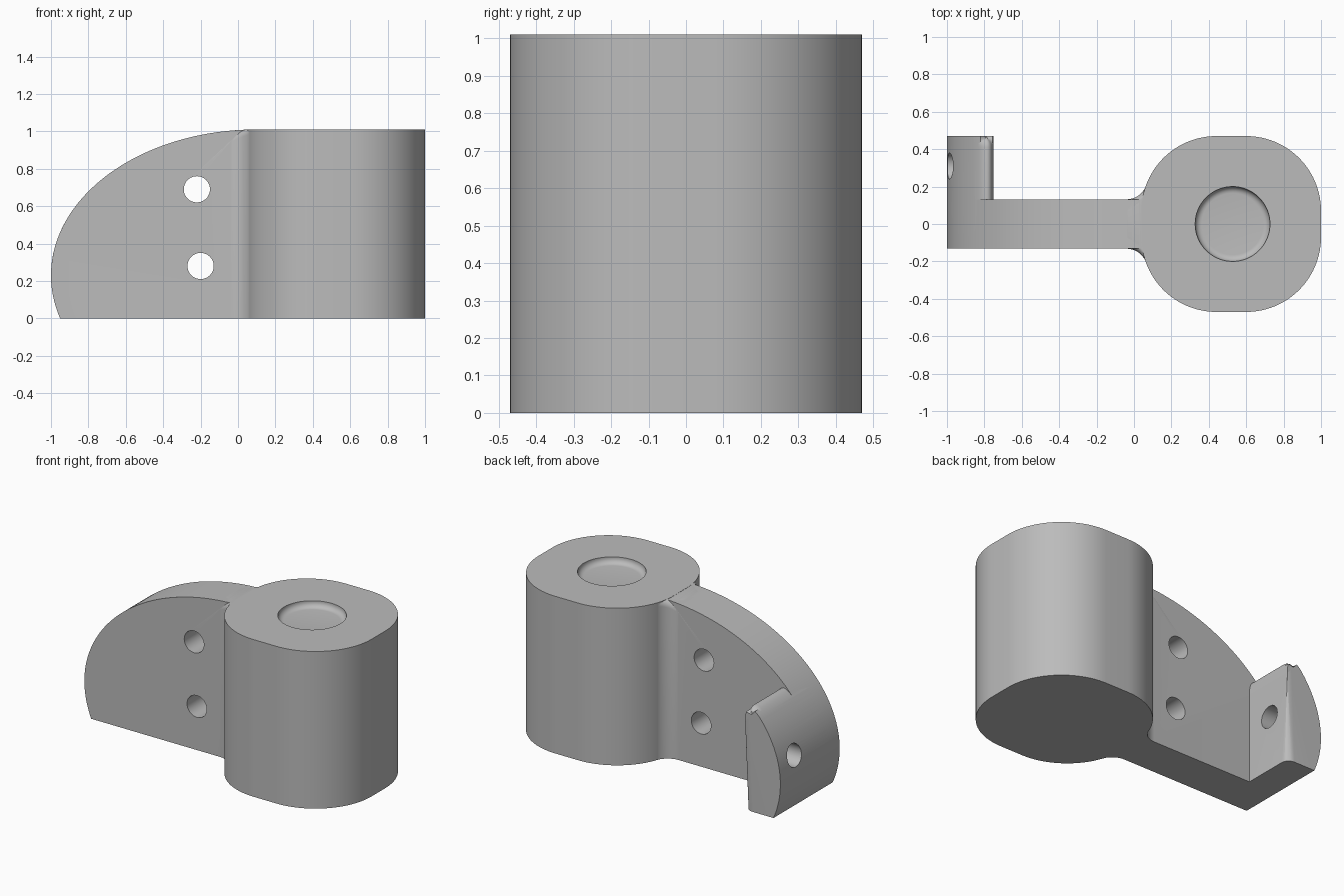
import bpy, bmesh, math
from math import sin, cos, pi, sqrt, asin, acos

cube = bpy.data.objects.get("Cube")
if cube:
    bpy.data.objects.remove(cube, do_unlink=True)

TOP, HALF, ROUND = 1.01, 0.132, 0.06     # height, arm half thickness, edge rounding
EX, EZ, EA, EB = 0.1, 0.23, 1.1, 0.78    # ellipse of the arm outline
LOW = -0.12                              # overshoot trimmed off at the ground

grey = bpy.data.materials.new("plain grey")
grey.use_nodes = True
grey.diffuse_color = (0.5, 0.5, 0.5, 1)
grey.node_tree.nodes["Principled BSDF"].inputs["Base Color"].default_value = (0.5, 0.5, 0.5, 1)


def finish(name, bm):
    bmesh.ops.recalc_face_normals(bm, faces=bm.faces)
    mesh = bpy.data.meshes.new(name)
    bm.to_mesh(mesh)
    bm.free()
    mesh.materials.append(grey)
    ob = bpy.data.objects.new(name, mesh)
    bpy.context.collection.objects.link(ob)
    return ob


def loft(bm, rings):
    """Skin matching rings of points and cap both ends."""
    loops = [[bm.verts.new(p) for p in ring] for ring in rings]
    for a, b in zip(loops, loops[1:]):
        for i in range(len(a)):
            j = (i + 1) % len(a)
            bm.faces.new((a[i], a[j], b[j], b[i]))
    return loops, [bm.faces.new(loops[0]), bm.faces.new(loops[-1])]


def rounded_plate(name, profile, y0, y1, both):
    """Extrude an xz profile along y, round its rims, trim flat at the ground."""
    bm = bmesh.new()
    _, caps = loft(bm, [[(x, y, z) for x, z in profile] for y in (y0, y1)])
    rims = {e for f in (caps if both else caps[1:]) for e in f.edges}
    bmesh.ops.bevel(bm, geom=list(rims), offset=ROUND, segments=8, profile=0.5,
                    affect='EDGES', clamp_overlap=False)
    bmesh.ops.bisect_plane(bm, geom=bm.verts[:] + bm.edges[:] + bm.faces[:], dist=1e-5,
                           plane_co=(0, 0, 0), plane_no=(0, 0, 1), clear_inner=True)
    bmesh.ops.holes_fill(bm, edges=[e for e in bm.edges if e.is_boundary])
    return finish(name, bm)


def cylinder(name, centre, radius, depth, axis='Z'):
    bpy.ops.mesh.primitive_cylinder_add(
        vertices=48, radius=radius, depth=depth, location=centre,
        rotation=(pi / 2 if axis == 'Y' else 0, pi / 2 if axis == 'X' else 0, 0))
    ob = bpy.context.object
    ob.name = name
    ob.data.materials.append(grey)
    return ob


def combine(target, other, operation):
    mod = target.modifiers.new(operation, 'BOOLEAN')
    mod.object, mod.operation, mod.solver = other, operation, 'EXACT'
    bpy.context.view_layer.objects.active = target
    bpy.ops.object.modifier_apply(modifier=mod.name)
    bpy.data.objects.remove(other, do_unlink=True)


def ellipse(start, end, n):
    return [(EX - EA * cos(start + (end - start) * i / n),
             EZ + EB * sin(start + (end - start) * i / n)) for i in range(n + 1)]


def arm_top(x):
    return EZ + EB * sqrt(max(0, 1 - ((min(x, EX) - EX) / EA) ** 2))


# Pivot block: rounded square column
corner = 0.4
plan = []
for k, (cx, cy) in enumerate([(0.6, 0.07), (0.44, 0.07), (0.44, -0.07), (0.6, -0.07)]):
    for i in range(25):
        a = (k + i / 24) * pi / 2
        plan.append((cx + corner * cos(a), cy + corner * sin(a)))
bm = bmesh.new()
loft(bm, [[(x, y, z) for x, y in plan] for z in (0, TOP)])
body = finish("lever_bracket", bm)

# Curved arm plate
low_angle = asin((LOW - EZ) / EB)
arm = rounded_plate("arm", ellipse(low_angle, pi / 2, 64) + [(0.25, TOP), (0.25, LOW)],
                    -HALF, HALF, True)

# Hook at the arm's tip, its inner top edge rolled over
hook_profile = ellipse(low_angle, acos(0.95 / EA), 40)
(ax, az), (bx, bz), (cx, cz) = hook_profile[-1], (-0.75, 0.725), (-0.75, 0.57)
for i in range(1, 13):
    t = i / 12
    u = 1 - t
    hook_profile.append((u * u * ax + 2 * u * t * bx + t * t * cx,
                         u * u * az + 2 * u * t * bz + t * t * cz))
hook_profile.append((-0.75, LOW))
hook = rounded_plate("hook", hook_profile, 0, 0.47, False)

# Concave blend between arm and block, edge rounding fading out
blend_r, x0, x1, x2 = 0.111, -0.04, 0.064, 0.13
rings = []
for i in range(19):
    x = x0 + (x2 - x0) * i / 18
    w = HALF + blend_r - sqrt(blend_r ** 2 - (min(x, x1) - x0) ** 2)
    r = ROUND * (1 - 0.95 * i / 18)
    z = arm_top(x)
    side = [(w, 0)] + [(w - r + r * cos(a), z - r + r * sin(a))
                       for a in (j * pi / 16 for j in range(9))]
    rings.append([(x, y, h) for y, h in side] + [(x, -y, h) for y, h in reversed(side)])
bm = bmesh.new()
loft(bm, rings)
blend = finish("blend", bm)

for part in (arm, hook, blend):
    combine(body, part, 'UNION')

# Screw holes through the arm and the hook
combine(body, cylinder("upper_hole", (-0.22, 0, 0.69), 0.07, 0.6, 'Y'), 'DIFFERENCE')
combine(body, cylinder("lower_hole", (-0.2, 0, 0.28), 0.07, 0.6, 'Y'), 'DIFFERENCE')
combine(body, cylinder("hook_hole", (-0.85, 0.31, 0.35), 0.07, 0.6, 'X'), 'DIFFERENCE')

# Shallow dish in the top of the block, with a rounded floor edge
depth, fillet, radius = 0.04, 0.035, 0.2
steps = [(radius, TOP + 0.05)] + [
    (radius - fillet + fillet * cos(a), TOP - depth + fillet - fillet * sin(a))
    for a in (j * pi / 12 for j in range(7))]
bm = bmesh.new()
loft(bm, [[(0.527 + r * cos(k * pi / 32), r * sin(k * pi / 32), z) for k in range(64)]
          for r, z in steps])
combine(body, finish("dish", bm), 'DIFFERENCE')

# Smooth shading with crisp edges
bpy.ops.object.select_all(action='DESELECT')
body.select_set(True)
bpy.context.view_layer.objects.active = body
bpy.ops.object.shade_smooth_by_angle(angle=math.radians(30))
